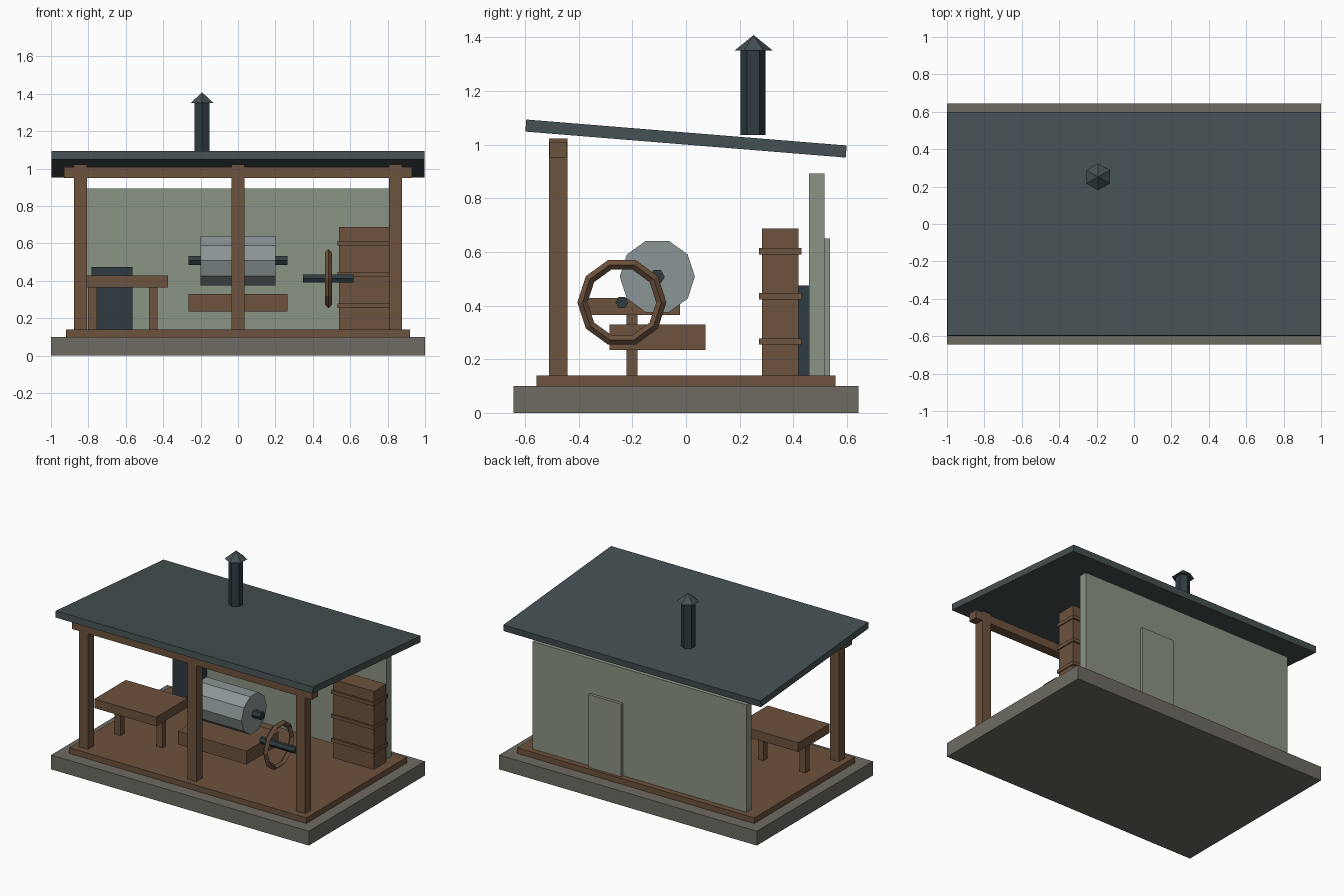
import bpy
from math import radians, atan2

if "Cube" in bpy.data.objects:
    bpy.data.objects.remove(bpy.data.objects["Cube"])


def material(name, rgb):
    m = bpy.data.materials.new(name)
    m.diffuse_color = (*rgb, 1)
    m.use_nodes = True
    m.node_tree.nodes["Principled BSDF"].inputs["Base Color"].default_value = m.diffuse_color
    return m


WOOD = material("wood", (0.155, 0.084, 0.047))
STONE = material("stone", (0.155, 0.145, 0.122))
PAINT = material("painted_wall", (0.26, 0.295, 0.235))
ROOF = material("roof_sheet", (0.06, 0.08, 0.085))
IRON = material("dark_iron", (0.028, 0.044, 0.052))
STEEL = material("steel", (0.26, 0.30, 0.31))


def finish(name, mat):
    o = bpy.context.object
    o.name = name
    o.data.materials.append(mat)
    return o


def box(name, x, y, z, mat):
    """Box from (min, max) pairs on each axis."""
    bpy.ops.mesh.primitive_cube_add(
        size=1, location=[(a + b) / 2 for a, b in (x, y, z)])
    o = finish(name, mat)
    o.scale = [b - a for a, b in (x, y, z)]
    return o


def rod_x(name, sides, radius, x, y, z, mat):
    """Prism lying along x."""
    bpy.ops.mesh.primitive_cylinder_add(
        vertices=sides, radius=radius, depth=x[1] - x[0],
        location=((x[0] + x[1]) / 2, y, z), rotation=(0, radians(90), 0))
    return finish(name, mat)


# Base and deck
box("foundation_slab", (-1, 1), (-0.643, 0.643), (0, 0.1), STONE)
box("deck", (-0.92, 0.92), (-0.557, 0.557), (0.1, 0.14), WOOD)

# Front posts and beam
for side, x in (("left", -0.842), ("middle", 0), ("right", 0.842)):
    box(side + "_post", (x - 0.035, x + 0.035), (-0.51, -0.442), (0.14, 1.022), WOOD)
box("front_beam", (-0.93, 0.93), (-0.509, -0.443), (0.951, 1.01), WOOD)

# Sloping roof
roof = box("roof", (-0.998, 0.998), (-0.599, 0.599), (1.0, 1.045), ROOF)
roof.rotation_euler.x = -atan2(0.097, 1.196)

# Chimney and cap
bpy.ops.mesh.primitive_cylinder_add(vertices=6, radius=0.047, depth=0.316,
                                    location=(-0.192, 0.25, 1.193))
finish("chimney", IRON)
bpy.ops.mesh.primitive_cone_add(vertices=6, radius1=0.072, radius2=0, depth=0.058,
                                location=(-0.192, 0.252, 1.379))
finish("chimney_cap", ROOF)

# Back wall and door
box("back_wall", (-0.83, 0.83), (0.458, 0.516), (0.14, 0.893), PAINT)
box("back_door", (0.127, 0.38), (0.51, 0.537), (0.14, 0.65), PAINT)

# Workbench on two legs
box("bench_top", (-0.855, -0.375), (-0.37, -0.022), (0.364, 0.428), WOOD)
for side, x in (("left", -0.778), ("right", -0.453)):
    box(side + "_bench_leg", (x - 0.023, x + 0.023), (-0.222, -0.181), (0.14, 0.37), WOOD)

# Dark cupboard against the wall
box("wall_cupboard", (-0.783, -0.563), (0.39, 0.459), (0.14, 0.474), IRON)

# Drum, axle and cradle
rod_x("drum", 10, 0.14, (-0.2, 0.2), -0.107, 0.508, STEEL)
rod_x("drum_axle", 6, 0.028, (-0.265, 0.265), -0.107, 0.508, IRON)
box("drum_cradle", (-0.265, 0.265), (-0.285, 0.073), (0.235, 0.329), WOOD)

# Hand wheel and shaft
bpy.ops.mesh.primitive_torus_add(major_segments=10, minor_segments=4,
                                 major_radius=0.147, minor_radius=0.019,
                                 location=(0.483, -0.239, 0.412),
                                 rotation=(radians(90), 0, radians(90)))
finish("hand_wheel", WOOD)
rod_x("wheel_shaft", 6, 0.024, (0.348, 0.618), -0.239, 0.412, IRON)

# Banded cabinet
box("cabinet", (0.54, 0.855), (0.284, 0.42), (0.14, 0.688), WOOD)
for i, z in enumerate((0.266, 0.435, 0.602)):
    box(f"cabinet_band_{i + 1}", (0.533, 0.862), (0.272, 0.43), (z - 0.012, z + 0.012), WOOD)
